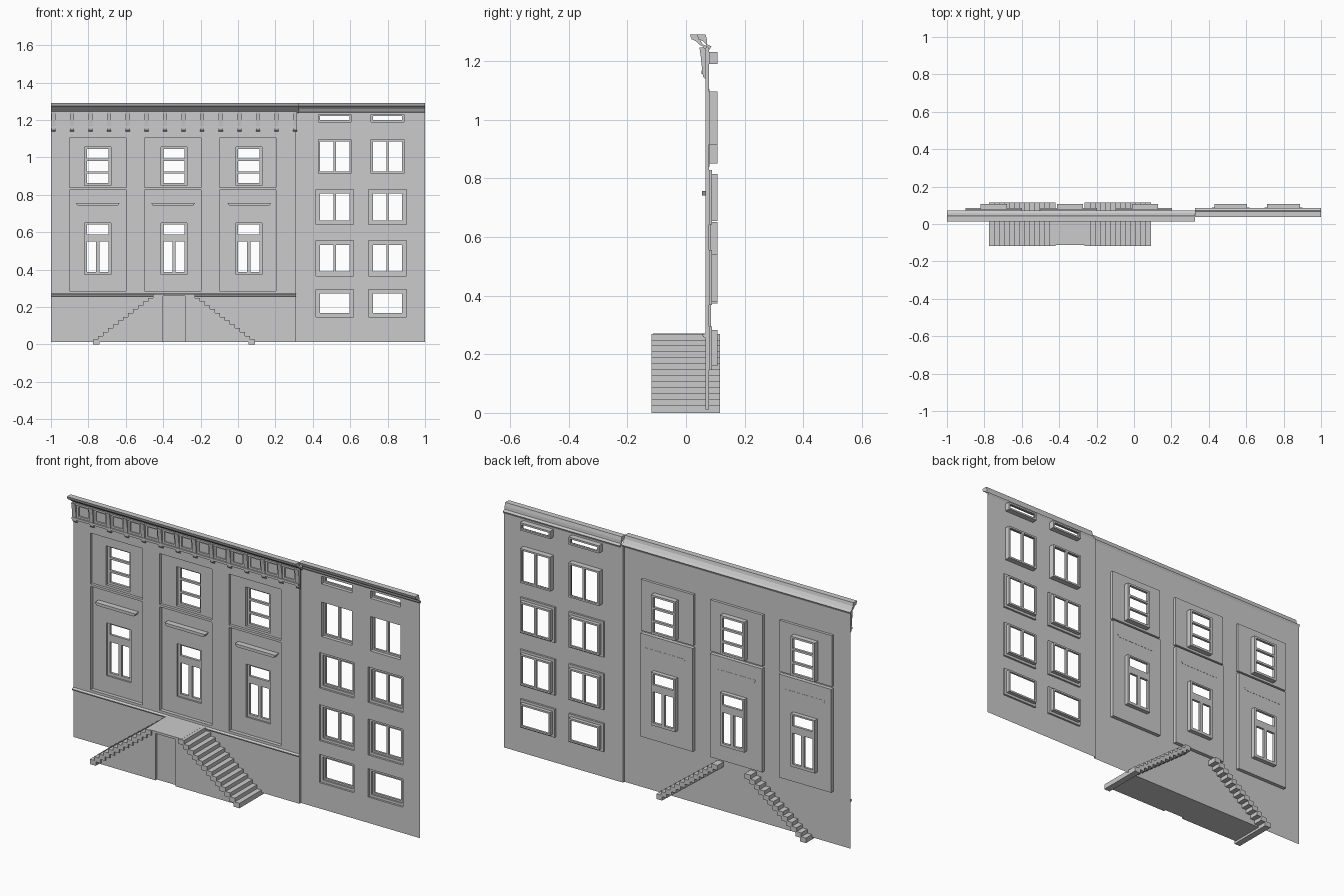
import bpy, bmesh

if "Cube" in bpy.data.objects:
    bpy.data.objects.remove(bpy.data.objects["Cube"])

WL, WR = 0.066, 0.078      # front planes of the left and right walls
BACK = 0.107               # rear of the window boxes


def finish(bm, name, weld=True):
    if weld:
        bmesh.ops.remove_doubles(bm, verts=bm.verts, dist=1e-5)
    me = bpy.data.meshes.new(name)
    bm.to_mesh(me)
    bm.free()
    ob = bpy.data.objects.new(name, me)
    bpy.context.collection.objects.link(ob)
    return ob


def quad(bm, pts):
    bm.faces.new([bm.verts.new(p) for p in pts])


def sheet(bm, rect, y, holes=(), back=False):
    """Flat sheet in the xz plane with rectangular holes (x0, x1, z0, z1)."""
    xs = sorted({rect[0], rect[1], *(v for h in holes for v in h[:2])})
    zs = sorted({rect[2], rect[3], *(v for h in holes for v in h[2:])})
    for a, b in zip(xs, xs[1:]):
        for c, d in zip(zs, zs[1:]):
            mx, mz = (a + b) / 2, (c + d) / 2
            if any(h[0] < mx < h[1] and h[2] < mz < h[3] for h in holes):
                continue
            p = [(a, y, c), (b, y, c), (b, y, d), (a, y, d)]
            quad(bm, p[::-1] if back else p)


def tube(bm, r, y0, y1):
    """Four reveal faces of a rectangular opening, facing inwards."""
    c = [(r[0], r[2]), (r[1], r[2]), (r[1], r[3]), (r[0], r[3])]
    for i in range(4):
        (ax, az), (bx, bz) = c[i], c[(i + 1) % 4]
        quad(bm, [(ax, y0, az), (ax, y1, az), (bx, y1, bz), (bx, y0, bz)])


def recess(bm, r, y0, y1, holes):
    tube(bm, r, y0, y1)
    sheet(bm, r, y1, holes)


def window(name, r, y0, yf, panes):
    """Window box set into the wall with a see-through frame."""
    bm = bmesh.new()
    tube(bm, r, y0, BACK)
    sheet(bm, r, yf, panes)
    sheet(bm, r, BACK, panes, back=True)
    for p in panes:
        tube(bm, p, yf, BACK)
    finish(bm, name, False)


def prism(bm, pts, axis, a, b):
    """Extrude an outline along x (pts are y,z) or y (pts are x,z)."""
    f = (lambda p, t: (t, p[0], p[1])) if axis == 'x' else (lambda p, t: (p[0], t, p[1]))
    n = len(pts)
    lo = [bm.verts.new(f(p, a)) for p in pts]
    hi = [bm.verts.new(f(p, b)) for p in pts]
    faces = [bm.faces.new(lo), bm.faces.new(hi[::-1])]
    for i in range(n):
        j = (i + 1) % n
        faces.append(bm.faces.new([lo[j], lo[i], hi[i], hi[j]]))
    bmesh.ops.recalc_face_normals(bm, faces=faces)


def box(bm, x0, x1, y0, y1, z0, z1):
    prism(bm, [(x0, z0), (x1, z0), (x1, z1), (x0, z1)], 'y', y0, y1)


# Left wall: three bays of sunk panels with windows
bm = bmesh.new()
panels = []
for px, wx in ((-0.90, -0.82), (-0.50, -0.412), (-0.098, -0.012)):
    up = (px, px + 0.302, 0.838, 1.105)
    low = (px, px + 0.302, 0.285, 0.826)
    wu = (wx, wx + 0.14, 0.85, 1.055)
    wl = (wx, wx + 0.14, 0.373, 0.65)
    panels += [up, low]
    recess(bm, up, WL, 0.080, [wu])
    recess(bm, low, WL, 0.085, [wl])
    a, b = wx + 0.013, wx + 0.127
    window("upper_window", wu, 0.080, 0.094,
           [(a, b, 0.862, 0.913), (a, b, 0.924, 0.982), (a, b, 0.993, 1.045)])
    m = wx + 0.07
    window("lower_window", wl, 0.085, 0.094,
           [(a, m - 0.009, 0.388, 0.55), (m + 0.009, b, 0.388, 0.55), (a, b, 0.588, 0.642)])
sheet(bm, (-1, 0.31, 0.012, 1.25), WL, panels)
quad(bm, [(0.31, WL, 0.012), (0.31, WR, 0.012), (0.31, WR, 1.25), (0.31, WL, 1.25)])
finish(bm, "left_wall")

# Right wall: two columns of windows
bm = bmesh.new()
holes = []
for x in (0.430, 0.712):
    x1, m = x + 0.175, x + 0.0875
    for z0, z1, framed, n in ((1.19, 1.23, 0, 1), (0.915, 1.095, 0, 2), (0.655, 0.815, 1, 2),
                              (0.38, 0.542, 1, 2), (0.16, 0.282, 1, 1)):
        r, e = (x, x1, z0, z1), 0.009
        if framed:
            o = (x - 0.013, x1 + 0.013, z0 - 0.013, z1 + 0.013)
            holes.append(o)
            recess(bm, o, WR, 0.088, [r])
        else:
            holes.append(r)
        panes = [(x + e, x1 - e, z0 + e, z1 - e)] if n == 1 else [
            (x + e, m - 0.006, z0 + e, z1 - e), (m + 0.006, x1 - e, z0 + e, z1 - e)]
        window("side_window", r, 0.088 if framed else WR, 0.096, panes)
sheet(bm, (0.31, 1, 0.012, 1.25), WR, holes)
finish(bm, "right_wall")

# Roof cornice, stepped back over the right wall
cornice = [(0.013, 1.29), (0.019, 1.274), (0.033, 1.268), (0.045, 1.256), (0.056, 1.25),
           (0.066, 1.238), (0.072, 1.25), (0.058, 1.256), (0.047, 1.273), (0.043, 1.29)]
for name, x0, x1, dy in (("left_cornice", -1, 0.325, 0.0), ("right_cornice", 0.325, 1, 0.024)):
    bm = bmesh.new()
    prism(bm, [(y + dy * (1 if y < 0.05 else 0.6), z) for y, z in cornice], 'x', x0, x1)
    finish(bm, name)

# Frieze: framed squares between brackets, with a moulding below
bx = [-0.987 + 0.0994 * k for k in range(14)]
sq = [(x + 0.022, x + 0.077, 1.178, 1.228) for x in bx[:-1]]
bm = bmesh.new()
sheet(bm, (-1, 0.31, 1.155, 1.245), 0.060, sq)
for s in sq:
    tube(bm, s, 0.060, WL)
finish(bm, "frieze_panel")
bm = bmesh.new()
box(bm, -1, 0.31, 0.053, WL, 1.156, 1.168)
box(bm, -1, 0.31, 0.052, WL, 1.236, 1.246)
finish(bm, "frieze_moulding", False)
bm = bmesh.new()
for x in bx:
    prism(bm, [(WL, 1.138), (0.058, 1.146), (0.055, 1.17), (0.051, 1.21), (0.046, 1.245),
               (WL, 1.245)], 'x', x - 0.011, x + 0.011)
finish(bm, "frieze_brackets", False)

# Window hoods and belt course
bm = bmesh.new()
for c in (-0.75, -0.347, 0.06):
    prism(bm, [(c - 0.108, 0.742), (c + 0.108, 0.742), (c + 0.117, 0.757), (c - 0.117, 0.757)],
          'y', 0.055, 0.086)
finish(bm, "window_hoods", False)
bm = bmesh.new()
prism(bm, [(WL, 0.256), (0.058, 0.259), (0.056, 0.266), (WL, 0.272)], 'x', -1, 0.31)
finish(bm, "belt_course")

# Double staircase, mirrored about its centre line
C = -0.342
bm = bmesh.new()
for i in range(13):
    x, z = 0.433 - 0.0267 * i, 0.0203 * i
    for a, b in ((C - x, C - x + 0.034), (C + x - 0.034, C + x)):
        box(bm, a, b, -0.118, 0.116, z, z + 0.026)
finish(bm, "stair_steps", False)
bm = bmesh.new()
box(bm, C - 0.095, C + 0.095, -0.112, WL, 0.258, 0.270)
finish(bm, "stair_landing")

# Stair base with a shallow doorway under the landing
bm = bmesh.new()
for s in (-1, 1):
    prism(bm, [(C + s * 0.415, 0.012), (C + s * 0.058, 0.012), (C + s * 0.058, 0.258),
               (C + s * 0.092, 0.258)], 'y', -0.110, WL)
box(bm, C - 0.058, C + 0.058, -0.098, WL, 0.012, 0.258)
finish(bm, "stair_base", False)
